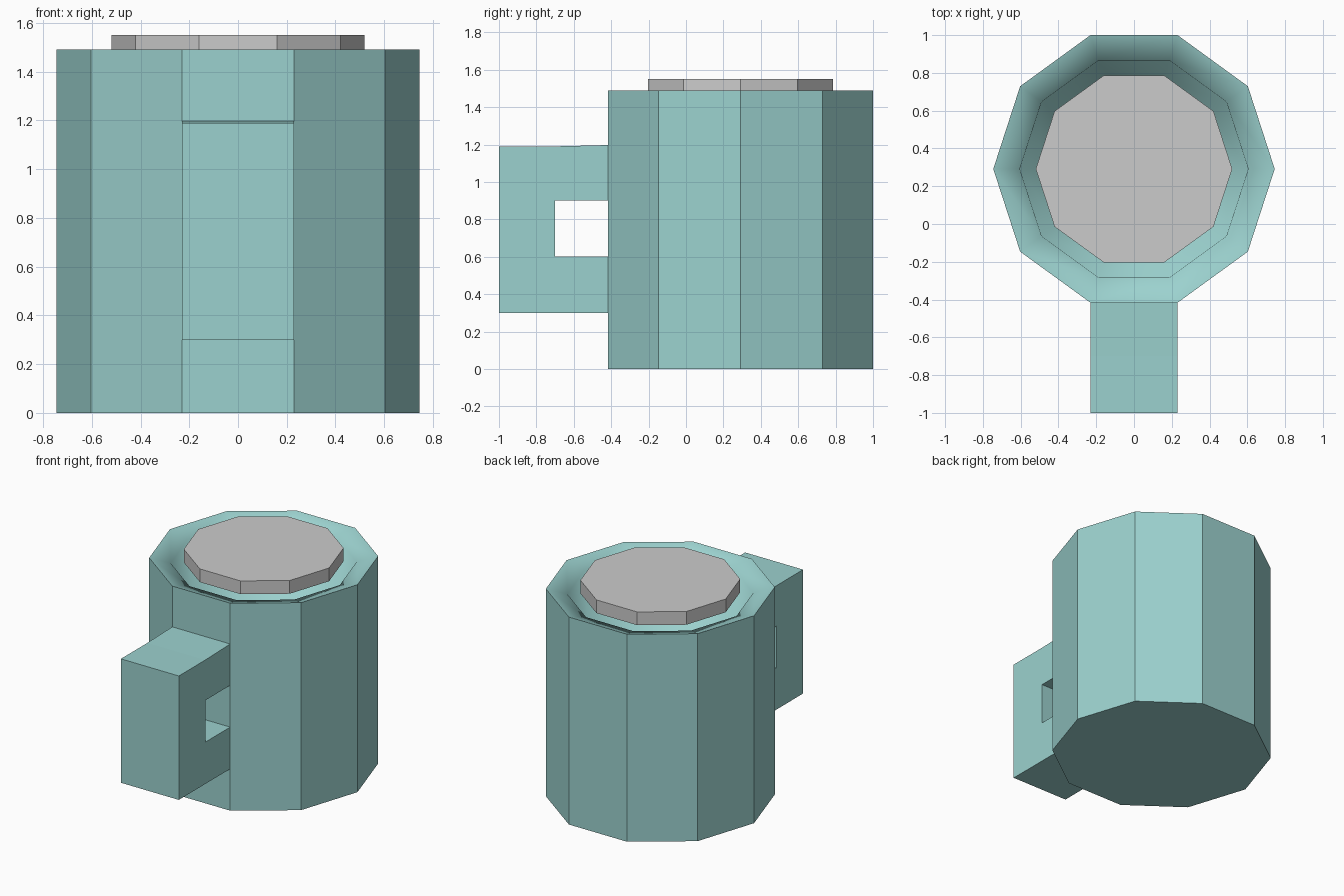
import bpy, bmesh
from math import cos, sin, pi

if "Cube" in bpy.data.objects:
    bpy.data.objects.remove(bpy.data.objects["Cube"])

SIDES, CY = 10, 0.2915

teal = bpy.data.materials.new("teal_glaze")
teal.diffuse_color = (0.33, 0.64, 0.62, 1)
teal.use_nodes = True
teal.node_tree.nodes["Principled BSDF"].inputs["Base Color"].default_value = teal.diffuse_color


def make_object(name, bm, mat=None):
    bmesh.ops.recalc_face_normals(bm, faces=bm.faces)
    mesh = bpy.data.meshes.new(name)
    bm.to_mesh(mesh)
    bm.free()
    if mat:
        mesh.materials.append(mat)
    obj = bpy.data.objects.new(name, mesh)
    bpy.context.collection.objects.link(obj)
    return obj


def lathe(name, profile, mat=None, smooth_from=None):
    """Stack ten-sided rings of (radius, z), capping the first and last."""
    bm = bmesh.new()
    rings = [[bm.verts.new((r * cos(2 * pi * i / SIDES),
                            CY + r * sin(2 * pi * i / SIDES), z))
              for i in range(SIDES)] for r, z in profile]
    for k, (a, b) in enumerate(zip(rings, rings[1:])):
        for i in range(SIDES):
            j = (i + 1) % SIDES
            face = bm.faces.new((a[i], a[j], b[j], b[i]))
            face.smooth = smooth_from is not None and k >= smooth_from
    bm.faces.new(rings[0])
    bm.faces.new(rings[-1]).smooth = smooth_from is not None
    return make_object(name, bm, mat)


# mug body: flat outer walls, softly shaded rim and tapered hollow
lathe("mug_body", [(0.745, 0), (0.745, 1.49), (0.605, 1.45), (0.50, 0.15)],
      teal, smooth_from=1)

# drink surface: thin disc standing just above the rim
lathe("drink", [(0.52, 1.455), (0.52, 1.55)])

# square C-shaped handle, side profile (y, z) extruded across x
wall = CY - 0.745 * sin(2 * pi / 5)
profile = [(wall, 0.30), (-1, 0.30), (-1, 1.19), (-0.70, 1.19), (wall, 1.197),
           (wall, 0.90), (-0.70, 0.90), (-0.70, 0.60), (wall, 0.60)]
bm = bmesh.new()
side = bm.faces.new([bm.verts.new((-0.23, y, z)) for y, z in profile])
ext = bmesh.ops.extrude_face_region(bm, geom=[side], use_keep_orig=True)
bmesh.ops.translate(bm, vec=(0.46, 0, 0),
                    verts=[v for v in ext["geom"]
                           if isinstance(v, bmesh.types.BMVert)])
make_object("handle", bm, teal)
